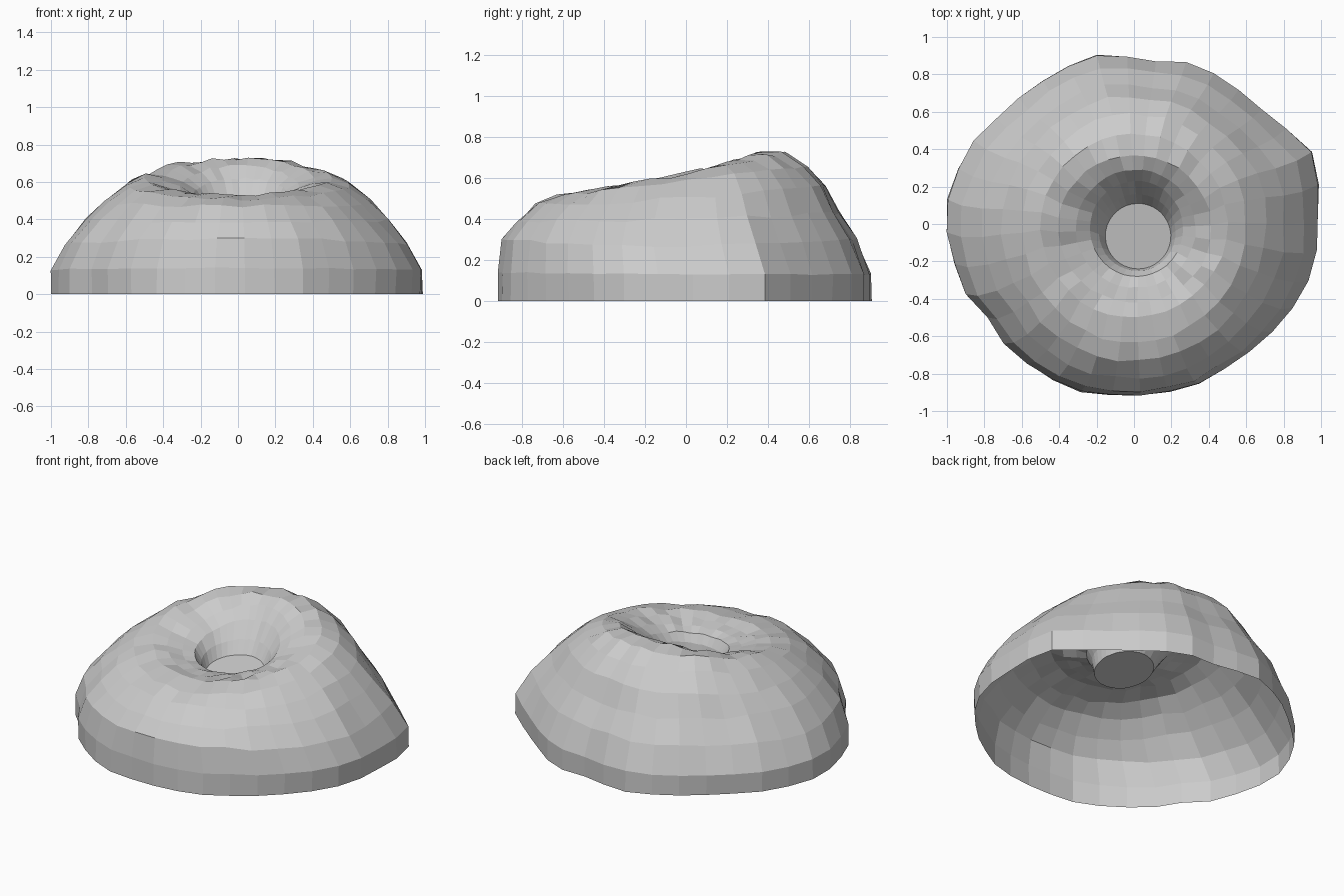
import bpy, bmesh, math, random

if "Cube" in bpy.data.objects:
    bpy.data.objects.remove(bpy.data.objects["Cube"])

random.seed(4)
SIDES = 36

# Base outline seen from above
OUTLINE = [(1.0, .16), (.95, .40), (.63, .66), (.40, .83), (.25, .88), (.13, .87),
           (-.10, .91), (-.23, .91), (-.45, .80), (-.63, .66), (-.84, .47), (-.94, .30),
           (-1.0, .14), (-1.0, -.10), (-.90, -.37), (-.80, -.46), (-.67, -.67),
           (-.36, -.88), (-.20, -.91), (.13, -.91), (.38, -.84), (.67, -.64),
           (.86, -.42), (.97, -.22), (.98, .02)]

# Rings: front y, front z, side x, side z, back y, back z, roughness
RINGS = [(-.91, .00, 1.0, .00, .90, .00, .000),
         (-.91, .14, 1.0, .13, .90, .13, .004),
         (-.89, .30, .92, .27, .83, .30, .008),
         (-.82, .39, .81, .40, .75, .43, .010),
         (-.73, .47, .71, .50, .68, .56, .010),
         (-.63, .51, .60, .58, .59, .66, .011),
         (-.50, .53, .50, .62, .48, .725, .011),
         (-.42, .52, .41, .605, .37, .725, .011),
         (-.34, .51, .32, .575, .29, .69, .009),
         (-.28, .495, .25, .54, .23, .62, .006),
         (-.25, .44, .205, .48, .16, .52, .004),
         (-.24, .38, .175, .41, .11, .44, .002)]


def outline_point(angle):
    """How far out a ray from the middle meets the outline."""
    dx, dy = math.cos(angle), math.sin(angle)
    for (ax, ay), (bx, by) in zip(OUTLINE, OUTLINE[1:] + OUTLINE[:1]):
        ex, ey = bx - ax, by - ay
        det = ex * dy - ey * dx
        if abs(det) < 1e-9:
            continue
        t = (ay * dx - ax * dy) / det
        r = (ax * ey - ay * ex) / (dx * ey - dy * ex)
        if -1e-6 <= t <= 1 + 1e-6 and r > 0:
            return r
    return .95


def ring_point(level, angle):
    yf, zf, xs, zs, yb, zb, rough = RINGS[level]
    c, s = math.cos(angle), math.sin(angle)
    ellipse = 1 / math.hypot(c, s / .905)
    lump = outline_point(angle) / ellipse
    fade = max(0, 1 - level / 7)
    k = 1 + (lump - 1) * fade + random.uniform(-rough, rough)
    t = math.atan2(s / .905, c)
    cx = .022 * max(0, level - 6) / 5
    x = cx + xs * math.cos(t) * k
    y = (yf + yb) / 2 + (yb - yf) / 2 * math.sin(t) * k
    v = math.sin(t)
    z = zs + (zb - zf) / 2 * v + ((zb + zf) / 2 - zs) * v * v
    return x, y, z + random.uniform(-rough, rough)


# Mound: open-bottomed shell lofted from the rings
bm = bmesh.new()
angles = [2 * math.pi * i / SIDES + .04 for i in range(SIDES)]
loops = [[bm.verts.new(ring_point(level, a)) for a in angles]
         for level in range(len(RINGS))]
for low, high in zip(loops, loops[1:]):
    for i in range(SIDES):
        j = (i + 1) % SIDES
        bm.faces.new((low[i], low[j], high[j], high[i]))

# Tilted crater floor
bm.faces.new(loops[-1])

mesh = bpy.data.meshes.new("crater_mound")
bm.to_mesh(mesh)
bm.free()
mound = bpy.data.objects.new("crater_mound", mesh)
bpy.context.collection.objects.link(mound)
